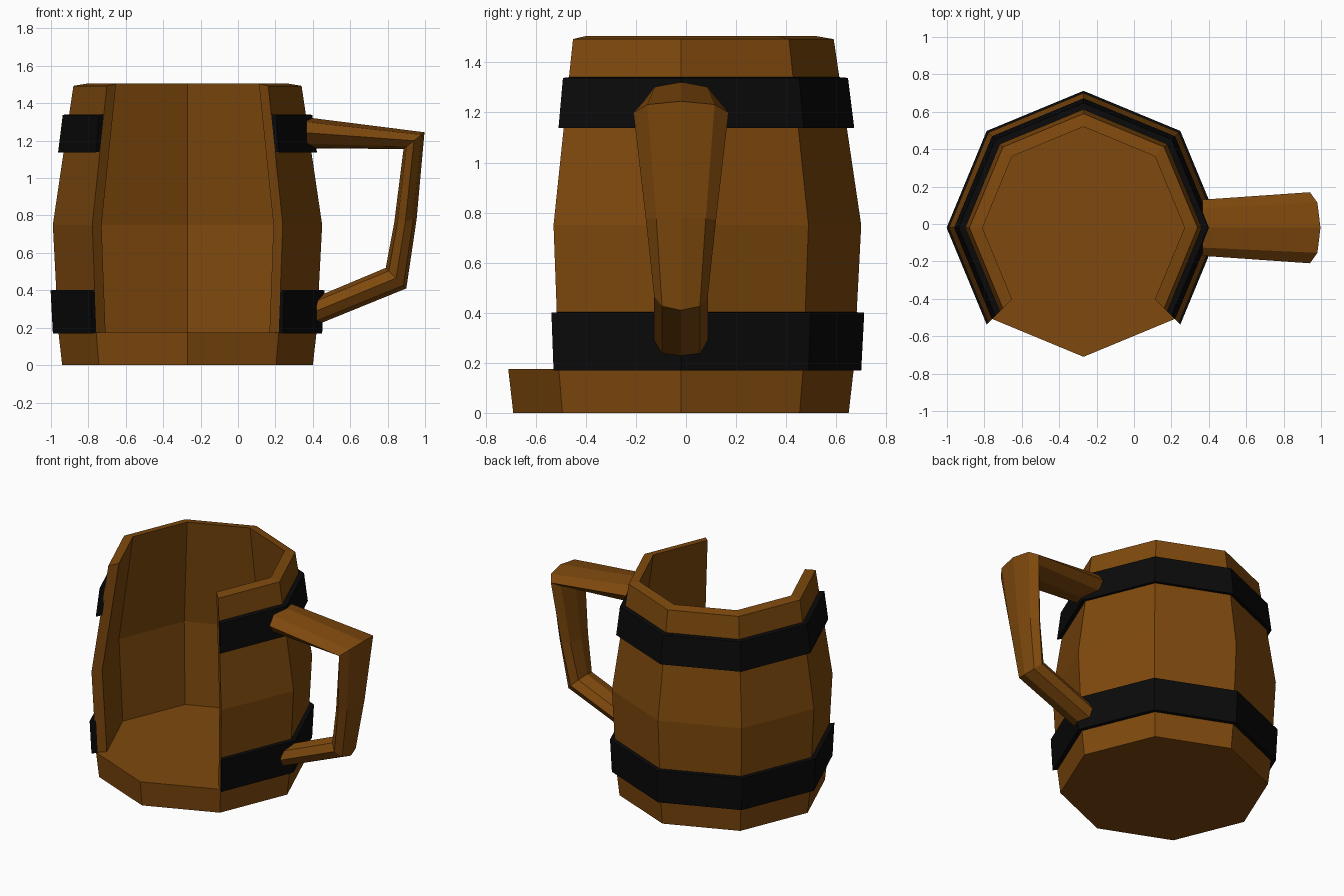
import bpy, bmesh, math

if "Cube" in bpy.data.objects:
    bpy.data.objects.remove(bpy.data.objects["Cube"])

CX, CY = -0.27, -0.02  # axis of the mug


def material(name, color):
    m = bpy.data.materials.new(name)
    m.diffuse_color = (*color, 1)
    m.use_nodes = True
    m.node_tree.nodes["Principled BSDF"].inputs["Base Color"].default_value = m.diffuse_color
    return m


wood = material("brown wood", (0.21, 0.066, 0.004))
iron = material("black iron", (0.003, 0.003, 0.003))


def loft(name, rings, mat):
    """Join equal closed rings of points into a capped flat-faced solid."""
    bm = bmesh.new()
    vs = [[bm.verts.new(p) for p in ring] for ring in rings]
    n = len(vs[0])
    for a, b in zip(vs, vs[1:]):
        for i in range(n):
            j = (i + 1) % n
            bm.faces.new((a[i], a[j], b[j], b[i]))
    bm.faces.new(vs[0])
    bm.faces.new(vs[-1])
    bmesh.ops.recalc_face_normals(bm, faces=bm.faces)
    me = bpy.data.meshes.new(name)
    bm.to_mesh(me)
    bm.free()
    me.materials.append(mat)
    ob = bpy.data.objects.new(name, me)
    bpy.context.collection.objects.link(ob)
    return ob


def polar(r, z, k):
    a = math.radians(45 * k)
    return (CX + r * math.cos(a), CY + r * math.sin(a), z)


def open_sweep(name, profile, mat):
    """Turn a closed (radius, height) profile through six of eight sides, open at the front."""
    return loft(name, [[polar(r, z, k) for r, z in profile] for k in range(-1, 6)], mat)


# Full octagonal base
loft("base", [[polar(r, z, k) for k in range(8)] for r, z in ((0.67, 0), (0.69, 0.175))], wood)

# Bulging stave wall with an open front
open_sweep("wall", [(0.69, 0.175), (0.72, 0.75), (0.61, 1.493),
                    (0.54, 1.505), (0.65, 0.75), (0.62, 0.175)], wood)

# Iron hoops
open_sweep("upper_band", [(0.65, 1.145), (0.692, 1.138), (0.667, 1.338), (0.62, 1.342)], iron)
open_sweep("lower_band", [(0.68, 0.172), (0.72, 0.17), (0.732, 0.40), (0.69, 0.403)], iron)

# Handle: octagonal sections given by outer point, inner point and half width
sections = [((0.365, 1.325), (0.365, 1.16), 0.15),
            ((0.997, 1.245), (0.885, 1.155), 0.19),
            ((0.955, 0.78), (0.835, 0.76), 0.14),
            ((0.90, 0.41), (0.79, 0.52), 0.107),
            ((0.42, 0.215), (0.42, 0.365), 0.107)]
rings = []
for o, i, w in sections:
    ring = []
    for k in range(8):
        a = math.radians(45 * k)
        t = math.cos(a) / 2
        ring.append(((o[0] + i[0]) / 2 + (o[0] - i[0]) * t,
                     CY + w * math.sin(a),
                     (o[1] + i[1]) / 2 + (o[1] - i[1]) * t))
    rings.append(ring)
loft("handle", rings, wood)
